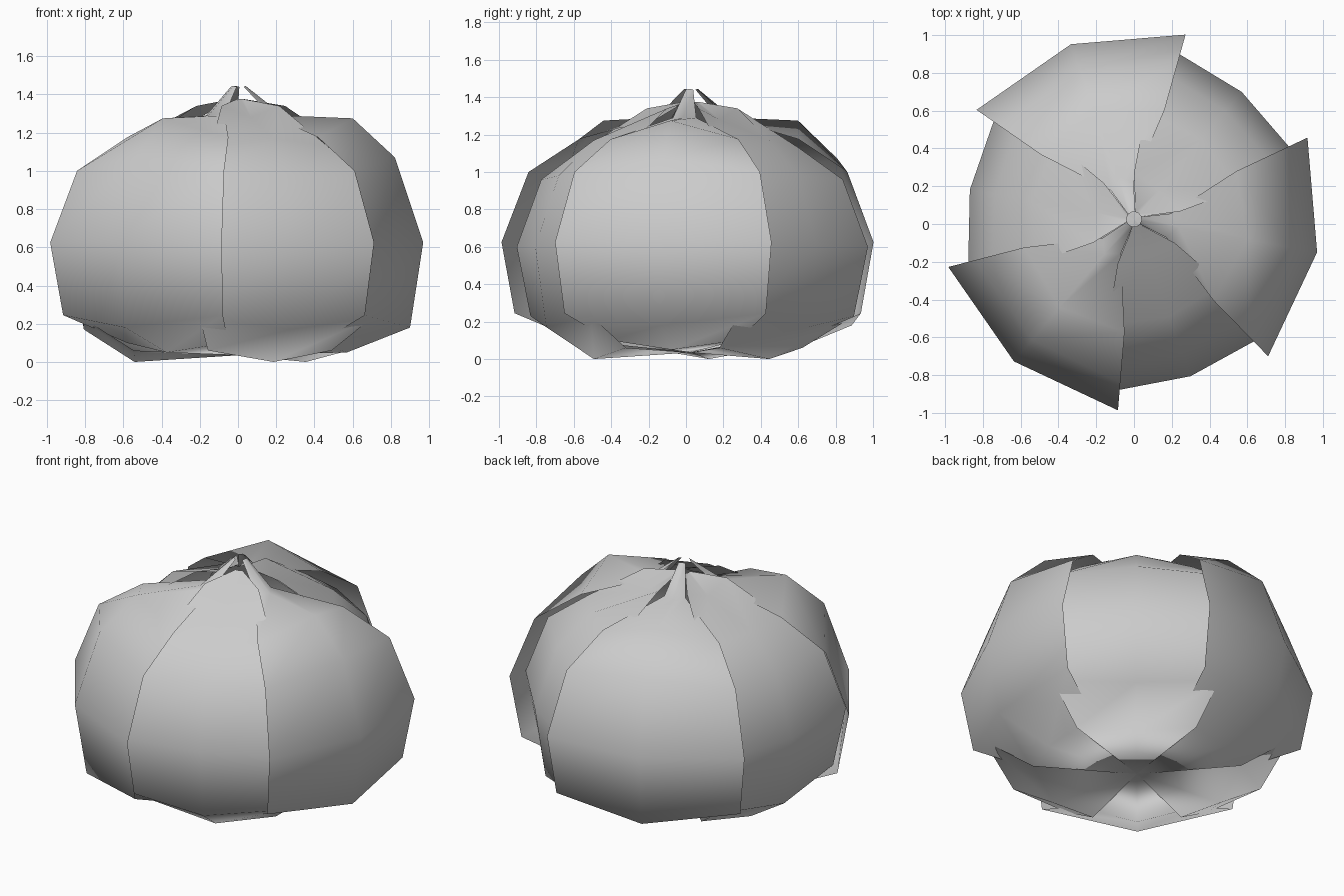
import bpy, bmesh
from math import sin, cos, radians

if "Cube" in bpy.data.objects:
    bpy.data.objects.remove(bpy.data.objects["Cube"])

CY = 0.025  # all petals share this vertical axis


def petal(name, axis_deg, rows):
    """Three-column petal: each row is mid r, mid z, edge r, edge z, half angle."""
    bm = bmesh.new()
    base = bm.verts.new((0, CY, 0.035))
    grid = []
    for mr, mz, er, ez, half in rows:
        line = []
        for da, r, z in ((-half, er, ez), (0, mr, mz), (half, er, ez)):
            a = radians(axis_deg + da)
            line.append(bm.verts.new((r * cos(a), CY + r * sin(a), z)))
        grid.append(line)
    for c in range(2):
        bm.faces.new((base, grid[0][c], grid[0][c + 1]))
        for lo, hi in zip(grid, grid[1:]):
            bm.faces.new((lo[c], lo[c + 1], hi[c + 1], hi[c]))
    for f in bm.faces:
        f.smooth = True
    me = bpy.data.meshes.new(name)
    bm.to_mesh(me)
    bm.free()
    ob = bpy.data.objects.new(name, me)
    bpy.context.collection.objects.link(ob)


# Row profiles from the base up to the tip
outer = [
    (0.58, 0.05, 0.60, 0.10, 35.4),
    (0.915, 0.18, 0.945, 0.245, 35.4),
    (0.985, 0.625, 1.015, 0.625, 35.4),
    (0.835, 1.07, 0.87, 1.00, 35.4),
    (0.61, 1.275, 0.60, 1.175, 35.4),
    (0.24, 1.29, 0.195, 1.29, 19),
    (0.04, 1.445, 0.04, 1.44, 30),
]
inner = [
    (0.55, 0.00, 0.60, 0.06, 35),
    (0.82, 0.17, 0.88, 0.23, 33),
    (0.883, 0.60, 0.955, 0.60, 33),
    (0.75, 0.98, 0.82, 0.96, 33),
    (0.55, 1.17, 0.58, 1.13, 34),
    (0.20, 1.28, 0.25, 1.34, 40),
    (0.04, 1.375, 0.04, 1.375, 30),
]

# Three inner petals with three outer petals covering the gaps
for i in range(3):
    petal(f"inner_petal_{i + 1}", 49.8 + 120 * i, inner)
    petal(f"outer_petal_{i + 1}", 109.8 + 120 * i, outer)
